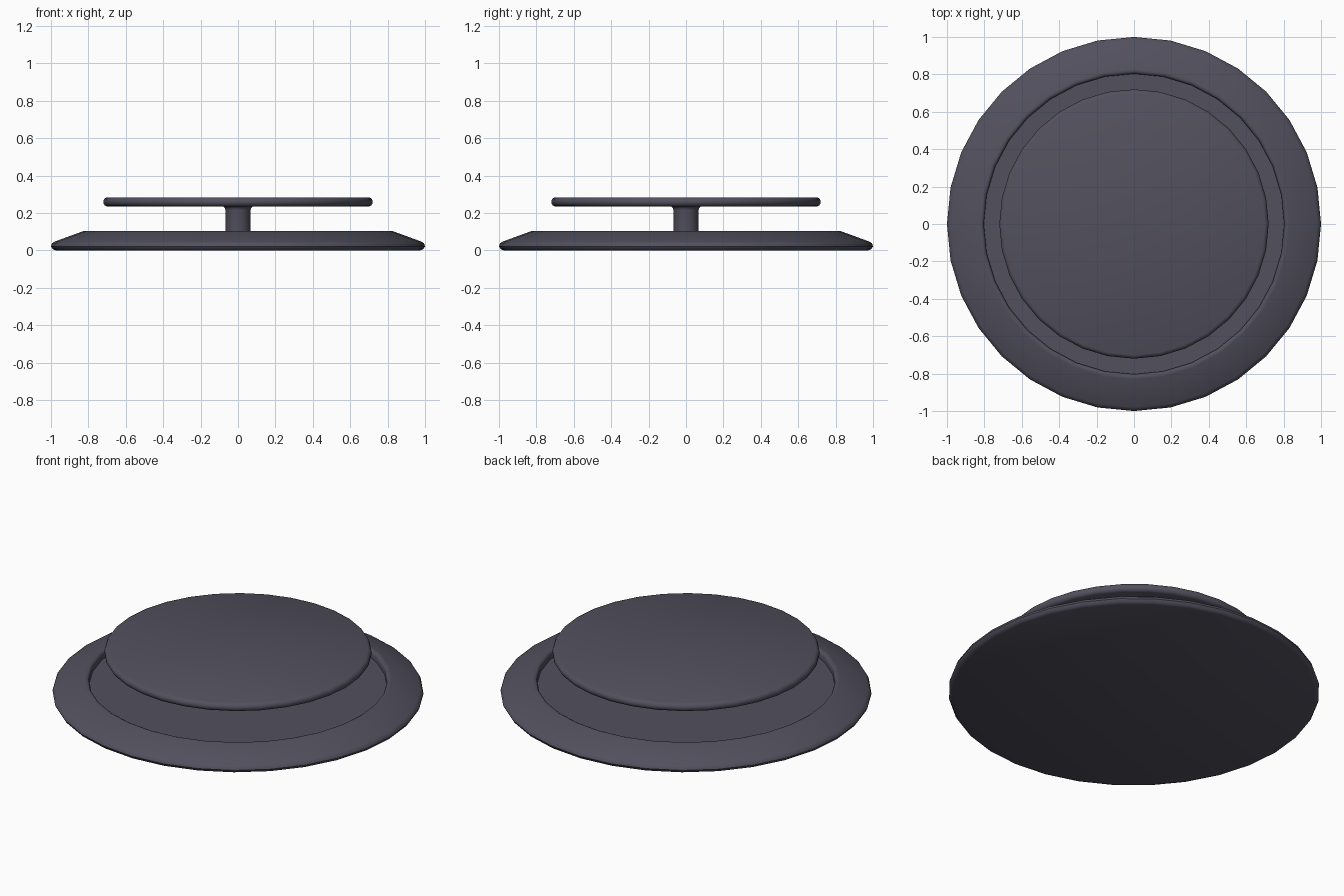
import bpy, bmesh, math

if "Cube" in bpy.data.objects:
    bpy.data.objects.remove(bpy.data.objects["Cube"])

SIDES = 32
mat = bpy.data.materials.new("dark_slate")
mat.diffuse_color = (0.085, 0.08, 0.11, 1)
mat.use_nodes = True
mat.node_tree.nodes["Principled BSDF"].inputs["Base Color"].default_value = mat.diffuse_color


def lathe(name, profile):
    """Revolve (radius, z) points, given bottom to top, and cap both ends."""
    bm = bmesh.new()
    rings = []
    for r, z in profile:
        rings.append([bm.verts.new((r * math.cos(2 * math.pi * i / SIDES),
                                    r * math.sin(2 * math.pi * i / SIDES), z))
                      for i in range(SIDES)])
    for a, b in zip(rings, rings[1:]):
        for i in range(SIDES):
            j = (i + 1) % SIDES
            bm.faces.new((a[i], a[j], b[j], b[i]))
    bm.faces.new(rings[0][::-1])
    bm.faces.new(rings[-1])
    mesh = bpy.data.meshes.new(name)
    bm.to_mesh(mesh)
    bm.free()
    mesh.materials.append(mat)
    obj = bpy.data.objects.new(name, mesh)
    bpy.context.collection.objects.link(obj)
    bpy.context.view_layer.objects.active = obj
    obj.select_set(True)
    bpy.ops.object.shade_smooth_by_angle(angle=math.radians(40))
    obj.select_set(False)
    return obj


# Dished base: rounded foot, sloping rim, recessed floor
lathe("base", [(0.975, 0), (0.992, 0.007), (1.0, 0.022), (0.995, 0.037),
               (0.98, 0.047), (0.83, 0.102), (0.818, 0.104), (0.808, 0.099),
               (0.803, 0.088), (0.803, 0.06)])

# Centre stem, flaring where it meets the plate
lathe("stem", [(0.067, 0.055), (0.067, 0.215), (0.07, 0.226),
               (0.077, 0.233), (0.09, 0.237)])

# Round plate with a rolled edge
lathe("top_plate", [(0.70, 0.235), (0.713, 0.241), (0.72, 0.253),
                    (0.72, 0.265), (0.713, 0.278), (0.70, 0.284)])
